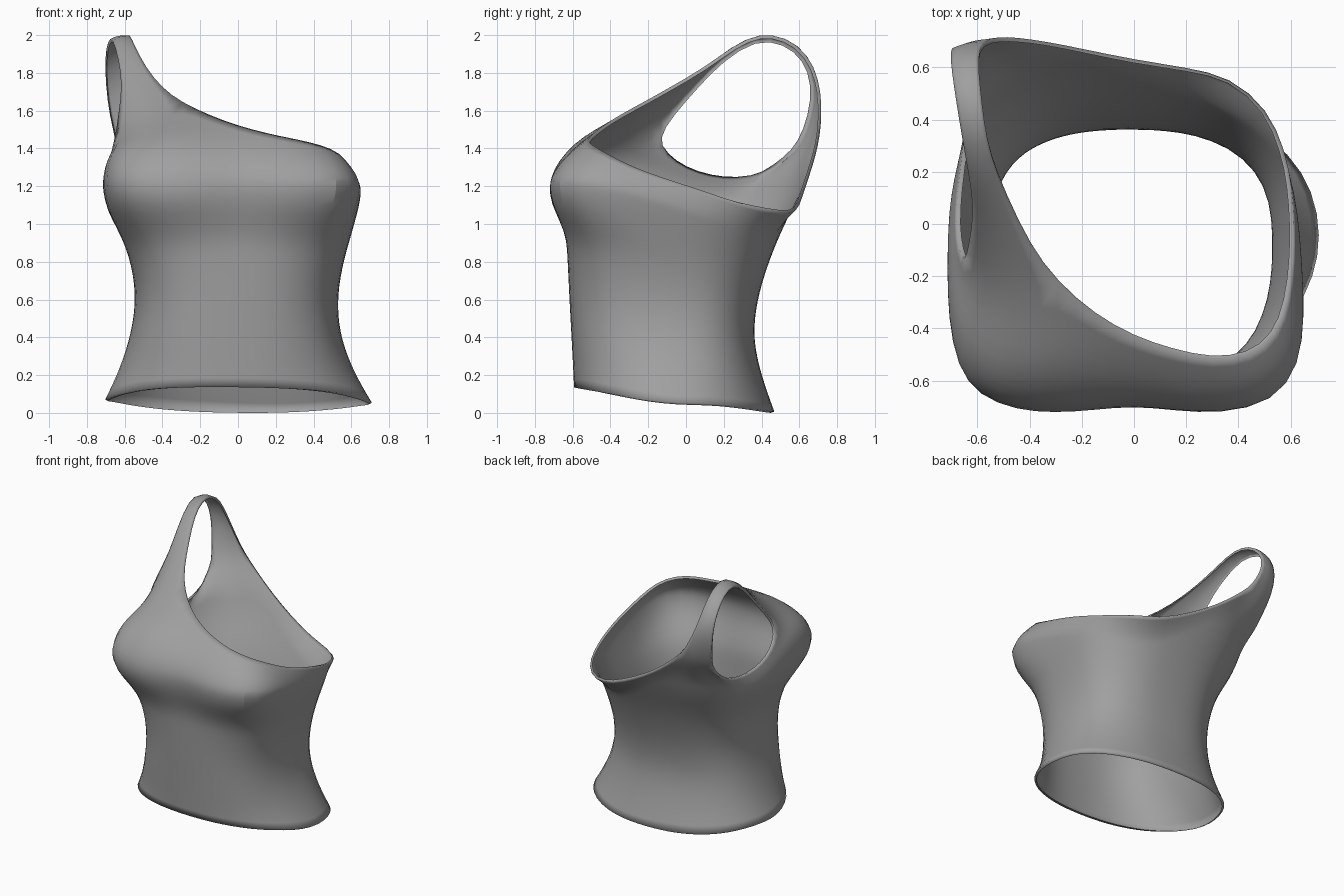
import bpy, bmesh, math
from mathutils import Vector

if "Cube" in bpy.data.objects:
    bpy.data.objects.remove(bpy.data.objects["Cube"])

# Torso cross-sections: height, left, right, front, back extents, front and back squareness
SECTIONS = [
    (0.00, .745, .750, .588, .472, 2.3, 2.2),
    (0.20, .645, .630, .597, .402, 2.4, 2.3),
    (0.40, .575, .550, .607, .360, 2.7, 2.5),
    (0.60, .545, .530, .618, .380, 2.8, 2.6),
    (0.80, .570, .560, .628, .440, 3.0, 2.6),
    (0.95, .625, .602, .645, .500, 3.4, 2.6),
    (1.06, .690, .632, .705, .555, 4.2, 2.6),
    (1.18, .715, .656, .738, .612, 4.9, 2.7),
    (1.32, .715, .650, .700, .660, 4.9, 2.7),
]
WIDEST_Y = -.045  # depth at which the torso is widest

# Upper edge, counterclockwise from the right side: torso angle, x, y, z
EDGE = [
    (0, .615, .0, 1.205), (14, .605, .15, 1.155), (28, .58, .28, 1.11),
    (43, .515, .44, 1.07), (59, .37, .565, 1.05), (73, .20, .60, 1.09),
    (90, .0, .63, 1.19), (104, -.20, .672, 1.31), (113, -.34, .70, 1.42),
    # back foot of the strap
    (120, -.45, .715, 1.52), (125, -.515, .712, 1.505), (129, -.57, .695, 1.485),
    (133, -.613, .66, 1.46), (137, -.642, .61, 1.425),
    # underarm
    (142, -.642, .53, 1.335), (149, -.645, .41, 1.268), (158, -.658, .27, 1.243),
    (168, -.677, .13, 1.257), (178, -.685, .0, 1.30), (190, -.672, -.10, 1.37),
    # front foot of the strap
    (204, -.65, -.155, 1.46), (217, -.59, -.225, 1.505), (226, -.50, -.265, 1.555),
    (236, -.40, -.26, 1.605), (246, -.30, -.225, 1.645),
    # front neckline
    (258, -.15, -.355, 1.575), (270, .0, -.44, 1.52), (283, .15, -.49, 1.48),
    (296, .30, -.523, 1.45), (310, .44, -.505, 1.42), (322, .545, -.425, 1.375),
    (335, .592, -.29, 1.305), (347, .612, -.14, 1.25),
]
BACK_FOOT, FRONT_FOOT, STRAP_COLS = 9, 24, 5

# Strap from front to back: neck-side point, then arm-side point
STRAP = [
    ((-.402, -.09, 1.72), (-.632, -.075, 1.585)),
    ((-.49, .10, 1.83), (-.612, .055, 1.735)),
    ((-.55, .26, 1.95), (-.632, .18, 1.87)),
    ((-.575, .39, 2.01), (-.665, .365, 1.995)),
    ((-.59, .53, 1.99), (-.69, .525, 1.97)),
    ((-.60, .645, 1.90), (-.705, .635, 1.88)),
    ((-.58, .705, 1.765), (-.70, .685, 1.735)),
    ((-.52, .718, 1.63), (-.68, .665, 1.57)),
]
BODY_ROWS, YOKE_ROWS = 11, 5


def section(z):
    """Smoothly interpolated section values at height z."""
    s = SECTIONS
    k = max(i for i in range(len(s) - 1) if i == 0 or s[i][0] <= z)
    a, b = s[k], s[k + 1]
    p, n = s[max(k - 1, 0)], s[min(k + 2, len(s) - 1)]
    h = b[0] - a[0]
    t = (z - a[0]) / h
    out = []
    for c in range(1, 7):
        m0 = (b[c] - p[c]) / (b[0] - p[0]) * h
        m1 = (n[c] - a[c]) / (n[0] - a[0]) * h
        out.append((2*t**3 - 3*t**2 + 1) * a[c] + (t**3 - 2*t**2 + t) * m0
                   + (3*t**2 - 2*t**3) * b[c] + (t**3 - t**2) * m1)
    return out


def torso(deg, z):
    """Point on the torso at an angle and height."""
    left, right, front, back, front_n, back_n = section(z)
    c, s = math.cos(math.radians(deg)), math.sin(math.radians(deg))
    a = right if c > 0 else left
    b, n = (back - WIDEST_Y, back_n) if s > 0 else (front + WIDEST_Y, front_n)
    if s < 0 < c:  # squarer right side of the chest
        n += 1.2 * c * min(1, max(0, (z - .9) / .25))
    r = (abs(c / a) ** n + abs(s / b) ** n) ** (-1 / n)
    x, y = r * c, r * s
    if y < 0:  # shallow dip between the two sides of the chest
        y *= 1 - .055 * math.exp(-(x / .18) ** 2) * math.exp(-((z - 1.15) / .18) ** 2)
    return Vector((x, y + WIDEST_Y, z))


def hem_height(x, y):
    """Hem rises to the front, is level at the sides and drops at the back."""
    if y < -.1:
        z = .06 + .155 * (-.1 - y)
    else:
        z = .06 - .055 * max(0, (y - .1) / .36) ** 1.5
    return max(.004, z - .012 * x)


def column(deg, x, y, z):
    """Hem-to-edge line of points: torso first, then a curve to the edge."""
    top = Vector((x, y, z))
    low = torso(deg, .05)
    hem = hem_height(low.x, low.y)
    knee = min(1.2, z - .14)
    pts = [torso(deg, hem + (knee - hem) * i / BODY_ROWS) for i in range(BODY_ROWS + 1)]
    p = pts[-1]
    tangent = (torso(deg, knee + .01) - torso(deg, knee - .01)).normalized()
    ctrl = p + tangent * (top - p).length * .37
    for i in range(1, YOKE_ROWS + 1):
        t = i / YOKE_ROWS
        pts.append(p * (1 - t)**2 + ctrl * 2 * t * (1 - t) + top * t * t)
    return pts


bm = bmesh.new()

# Torso grid
grid = [[bm.verts.new(p) for p in column(*e)] for e in EDGE]
for i, col in enumerate(grid):
    nxt = grid[(i + 1) % len(grid)]
    for k in range(len(col) - 1):
        bm.faces.new((col[k], nxt[k], nxt[k + 1], col[k + 1]))

# Shoulder strap bridging the two feet
rows = [[grid[FRONT_FOOT - j][-1] for j in range(STRAP_COLS)]]
middle = Vector((-.5, .3, 1.5))
for neck, arm in STRAP:
    neck, arm = Vector(neck), Vector(arm)
    row = []
    for j in range(STRAP_COLS):
        t = j / (STRAP_COLS - 1)
        p = neck.lerp(arm, t)
        bulge = .1 * (arm - neck).length * math.sin(math.pi * t)
        row.append(bm.verts.new(p + (p - middle).normalized() * bulge))
    rows.append(row)
rows.append([grid[BACK_FOOT + j][-1] for j in range(STRAP_COLS)])
for a, b in zip(rows, rows[1:]):
    for j in range(STRAP_COLS - 1):
        bm.faces.new((a[j + 1], a[j], b[j], b[j + 1]))

# Ease the joins between the strap feet and the torso
join = [v for row in (rows[0], rows[1], rows[-2], rows[-1]) for v in row[1:-1]]
join += [grid[FRONT_FOOT - j][-2] for j in range(STRAP_COLS)]
join += [grid[BACK_FOOT + j][-2] for j in range(STRAP_COLS)]
for _ in range(3):
    bmesh.ops.smooth_vert(bm, verts=join, factor=.5,
                          use_axis_x=True, use_axis_y=True, use_axis_z=True)

mesh = bpy.data.meshes.new("one_shoulder_top")
bm.to_mesh(mesh)
bm.free()
top = bpy.data.objects.new("one_shoulder_top", mesh)
bpy.context.collection.objects.link(top)

# Grey cloth
cloth = bpy.data.materials.new("grey_cloth")
cloth.diffuse_color = (.35, .35, .35, 1)
cloth.use_nodes = True
cloth.node_tree.nodes["Principled BSDF"].inputs["Base Color"].default_value = cloth.diffuse_color
mesh.materials.append(cloth)

# Smooth fabric with a turned-in rim
sub = top.modifiers.new("smooth", 'SUBSURF')
sub.levels = sub.render_levels = 1
rim = top.modifiers.new("rim", 'SOLIDIFY')
rim.thickness = .018
rim.offset = -1
rim.use_rim_only = True
bpy.context.view_layer.objects.active = top
top.select_set(True)
bpy.ops.object.shade_smooth_by_angle(angle=math.radians(40))
